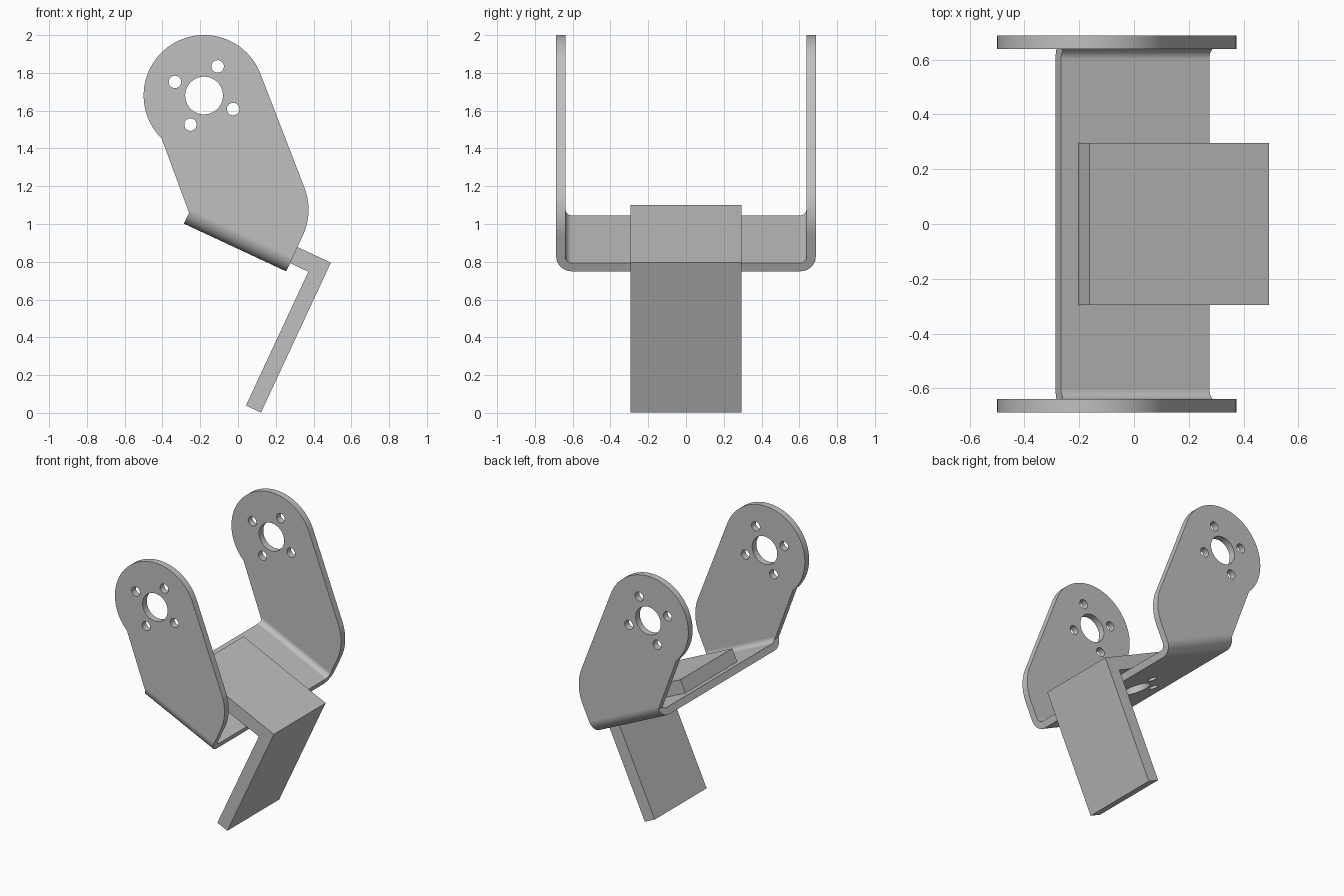
import bpy, bmesh
from math import cos, sin, radians, pi
from mathutils import Matrix, Vector

cube = bpy.data.objects.get("Cube")
if cube:
    bpy.data.objects.remove(cube, do_unlink=True)

# Material
metal = bpy.data.materials.new("grey metal")
metal.use_nodes = True
grey = (0.53, 0.53, 0.53, 1)
metal.diffuse_color = grey
metal.node_tree.nodes["Principled BSDF"].inputs["Base Color"].default_value = grey

# Everything is drawn square to the bracket, then tilted into place
TILT = Matrix.Translation((-0.0145, 0, 0.875)) @ Matrix.Rotation(radians(25), 4, 'Y')
HALF, THICK, BEND = 0.687, 0.048, 0.085
PIVOT = Vector((-0.49, 0.66))


def arc(cx, cy, r, start, end, steps):
    angles = [radians(start + (end - start) * i / steps) for i in range(steps + 1)]
    return [(cx + r * cos(a), cy + r * sin(a)) for a in angles]


def finish(name, bm):
    bmesh.ops.recalc_face_normals(bm, faces=bm.faces)
    mesh = bpy.data.meshes.new(name)
    bm.to_mesh(mesh)
    bm.free()
    mesh.materials.append(metal)
    ob = bpy.data.objects.new(name, mesh)
    bpy.context.collection.objects.link(ob)
    ob.matrix_world = TILT
    return ob


def prism(name, points, axis, low, high):
    """Extrude a profile along x (points are y, z) or y (points are x, z)."""
    place = (lambda p: (low, p[0], p[1])) if axis == 'X' else (lambda p: (p[0], low, p[1]))
    bm = bmesh.new()
    face = bm.faces.new([bm.verts.new(place(p)) for p in points])
    new = bmesh.ops.extrude_face_region(bm, geom=[face])["geom"]
    shift = Vector((high - low, 0, 0)) if axis == 'X' else Vector((0, high - low, 0))
    bmesh.ops.translate(bm, vec=shift, verts=[v for v in new if isinstance(v, bmesh.types.BMVert)])
    return finish(name, bm)


def hole_pattern(name, turn, depth):
    """A large centre hole with four small ones around it."""
    bm = bmesh.new()
    spots = [(0, 0, 0.1)] + [(0.17 * cos(k * pi / 2), 0.17 * sin(k * pi / 2), 0.033) for k in range(4)]
    for x, y, r in spots:
        bmesh.ops.create_cone(bm, cap_ends=True, segments=40, radius1=r, radius2=r, depth=depth,
                              matrix=turn @ Matrix.Translation((x, y, 0)))
    return finish(name, bm)


def cut(ob, cutter, operation):
    cutter.hide_render = True
    mod = ob.modifiers.new("cut", 'BOOLEAN')
    mod.operation = operation
    mod.solver = 'EXACT'
    mod.object = cutter
    bpy.context.view_layer.objects.active = ob
    bpy.ops.object.modifier_apply(modifier=mod.name)
    bpy.data.objects.remove(cutter, do_unlink=True)


# Bent strip: U section with rounded folds
inner = HALF - THICK
outside = arc(HALF - BEND, BEND, BEND, -90, 0, 8) + [(HALF, 1.2)]
inside = [(inner, 1.2)] + arc(HALF - BEND, BEND, BEND - THICK, 0, -90, 8)
right_half = outside + inside
left_half = [(-y, z) for y, z in reversed(right_half)]
section = right_half + left_half
bracket = prism("u_bracket", section, 'X', -1.2, 1)

# Side outline: round ear, slanted arm, rounded heel
outline = ([(0.298, -0.2)] + arc(-0.025, 0.21, 0.322, 0, 45, 12)
           + arc(PIVOT.x, PIVOT.y, 0.32, 45, 250.5, 48)
           + [(-0.3, 0.064), (-0.3, -0.2)])
cut(bracket, prism("side_outline", outline, 'Y', -1, 1), 'INTERSECT')

# Holes through both ears and through the base
ear_turn = Matrix.Translation((PIVOT.x, 0, PIVOT.y)) @ Matrix.Rotation(pi / 2, 4, 'X')
cut(bracket, hole_pattern("ear_holes", ear_turn, 2), 'DIFFERENCE')
cut(bracket, hole_pattern("base_holes", Matrix.Identity(4), 0.3), 'DIFFERENCE')

# Angled foot plate lying on the base
top, tip = 0.142, 0.4925
foot = [(-0.229, THICK), (-0.229, top), (tip, top), (tip, -0.734),
        (tip - 0.088, -0.734), (tip - 0.088, THICK)]
prism("angle_plate", foot, 'Y', -0.295, 0.295)

# Smooth curved walls, keep edges crisp
bpy.ops.object.select_all(action='DESELECT')
bracket.select_set(True)
bpy.context.view_layer.objects.active = bracket
bpy.ops.object.shade_smooth_by_angle(angle=radians(30))
weighted = bracket.modifiers.new("flat faces", 'WEIGHTED_NORMAL')
weighted.keep_sharp = True
